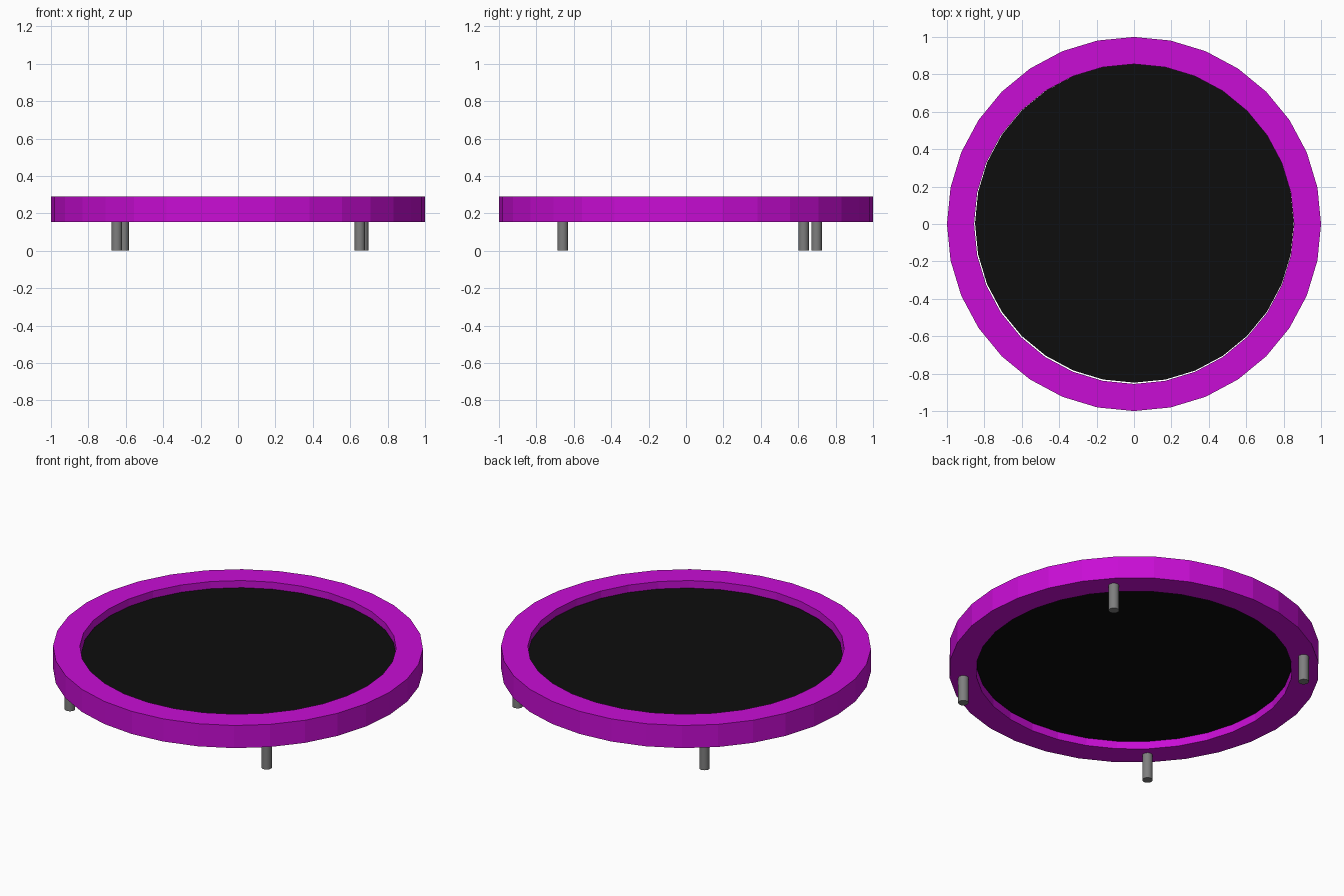
import bpy, bmesh, math

if "Cube" in bpy.data.objects:
    bpy.data.objects.remove(bpy.data.objects["Cube"])

def material(name, rgb):
    m = bpy.data.materials.new(name)
    m.diffuse_color = (*rgb, 1.0)
    m.use_nodes = True
    m.node_tree.nodes["Principled BSDF"].inputs["Base Color"].default_value = m.diffuse_color
    return m

MAGENTA = material("magenta padding", (0.58, 0.004, 0.66))
BLACK = material("black mat", (0.004, 0.004, 0.004))
GREY = material("grey metal", (0.21, 0.21, 0.21))

def add_object(name, bm, mat):
    bmesh.ops.recalc_face_normals(bm, faces=bm.faces)
    me = bpy.data.meshes.new(name)
    bm.to_mesh(me)
    bm.free()
    me.materials.append(mat)
    ob = bpy.data.objects.new(name, me)
    bpy.context.collection.objects.link(ob)
    return ob

def cylinder(name, x, y, r, z0, z1, sides, mat):
    bm = bmesh.new()
    bmesh.ops.create_cone(bm, cap_ends=True, segments=sides, radius1=r, radius2=r, depth=z1 - z0)
    bmesh.ops.translate(bm, verts=bm.verts, vec=(x, y, (z0 + z1) / 2))
    return add_object(name, bm, mat)

# padded rim: square profile swept round 32 flat sides
SIDES = 32
profile = [(1.0, 0.155), (1.0, 0.29), (0.855, 0.29), (0.855, 0.155)]
bm = bmesh.new()
rings = []
for i in range(SIDES):
    a = 2 * math.pi * i / SIDES
    rings.append([bm.verts.new((r * math.cos(a), r * math.sin(a), z)) for r, z in profile])
for i in range(SIDES):
    p, q = rings[i], rings[(i + 1) % SIDES]
    for k in range(4):
        n = (k + 1) % 4
        bm.faces.new((p[k], q[k], q[n], p[n]))
add_object("padded_rim", bm, MAGENTA)

# jumping mat, set halfway into the rim
cylinder("jumping_mat", 0.002, 0.004, 0.852, 0.197, 0.248, SIDES, BLACK)

# four slightly uneven legs
legs = {"front_left_leg": (-0.648, -0.659), "front_right_leg": (0.651, -0.659),
        "back_left_leg": (-0.611, 0.698), "back_right_leg": (0.670, 0.629)}
for name, (x, y) in legs.items():
    leg = cylinder(name, x, y, 0.028, 0.0, 0.165, 24, GREY)
    for f in leg.data.polygons:
        f.use_smooth = len(f.vertices) == 4
    for e in leg.data.edges:   # keep the end rims sharp
        a, b = (leg.data.vertices[i].co.z for i in e.vertices)
        e.use_edge_sharp = abs(a - b) < 1e-4
